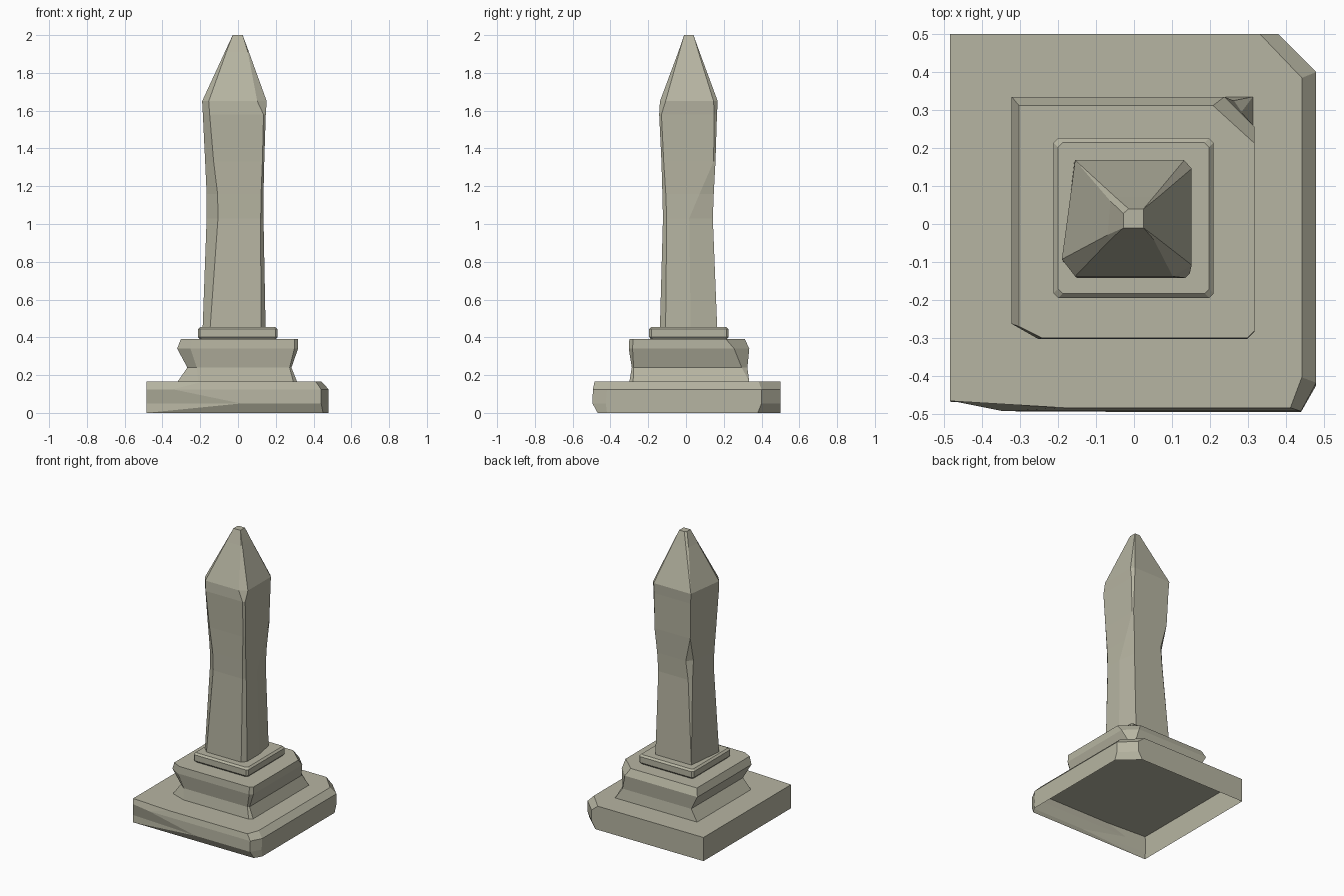
import bpy, bmesh

stone = bpy.data.materials.new("weathered_stone")
stone.diffuse_color = (0.47, 0.46, 0.36, 1)


def ring(z, x0, x1, y0, y1, fl=(0, 0), fr=(0, 0), br=(0, 0), bl=(0, 0), lean=0):
    """Rectangle with an (x, y) chip off each corner; lean moves the back left corner inward."""
    return [(x, y, z) for x, y in (
        (x0, y0 + fl[1]), (x0 + fl[0], y0),
        (x1 - fr[0], y0), (x1, y0 + fr[1]),
        (x1, y1 - br[1]), (x1 - br[0], y1),
        (x0 + lean + bl[0], y1), (x0 + lean, y1 - bl[1]))]


def loft(name, rings, closed=True):
    """Skin a stack of rings into one faceted block."""
    bm = bmesh.new()
    rows = [[bm.verts.new(p) for p in r] for r in rings]
    n = len(rows[0])
    for a, b in zip(rows, rows[1:]):
        for i in range(n):
            j = (i + 1) % n
            bm.faces.new((a[i], a[j], b[j], b[i]))
    bm.faces.new(rows[-1])
    if closed:
        bm.faces.new(rows[0][::-1])
    bmesh.ops.remove_doubles(bm, verts=bm.verts[:], dist=0.0005)
    mesh = bpy.data.meshes.new(name)
    bm.to_mesh(mesh)
    bm.free()
    mesh.materials.append(stone)
    obj = bpy.data.objects.new(name, mesh)
    bpy.context.collection.objects.link(obj)
    return obj


# Ground slab: hollow underneath, worn front edge and right corners
loft("base_slab", [
    ring(0.0, -.485, .48, -.468, .5, fr=(.03, .05), br=(.13, .12)),
    ring(.05, -.485, .48, -.495, .5, fl=(.5, .03), fr=(.04, .07), br=(.10, .10)),
    ring(.125, -.485, .48, -.493, .5, fl=(.14, .028), fr=(.04, .075), br=(.10, .10)),
    ring(.165, -.485, .442, -.484, .5, fl=(.3, .018), fr=(.03, .08), br=(.11, .115)),
], closed=False)

# Waisted plinth with a broken back right corner
loft("plinth", [
    ring(.165, -.32, .313, -.300, .335, fl=(.11, .04), fr=(.02, .02)),
    ring(.24, -.268, .283, -.287, .325, fl=(.05, .04), fr=(.01, .01), br=(.02, .03)),
    ring(.34, -.322, .318, -.303, .335, fl=(.07, .04), fr=(.02, .02), br=(.08, .08)),
    ring(.39, -.303, .318, -.300, .312, fl=(.06, .03), fr=(.02, .02), br=(.11, .10)),
])

# Thin collar with softened edges
c = (.012, .012)
loft("collar", [
    ring(z, -.212 + d, .21 - d, -.195 + d, .226 - d, c, c, c, c)
    for z, d in ((.39, .01), (.402, 0), (.443, 0), (.455, .012))
])

# Shaft with chipped corners and pointed cap
loft("obelisk_shaft", [
    ring(.455, -.187, .146, -.138, .165, (.04, .04), (.025, .03), (.025, .14), lean=.03),
    ring(1.03, -.166, .135, -.122, .142, (.06, .05), (.015, .02), (.02, .125), (.02, .02), lean=.03),
    ring(1.16, -.166, .135, -.125, .147, (.058, .05), (.013, .018), (.015, .075), (.035, .035), lean=.03),
    ring(1.33, -.174, .139, -.130, .156, (.045, .045), (.01, .012), (.005, .01), lean=.032),
    ring(1.58, -.186, .147, -.142, .164, (.036, .045), (.012, .012), (.015, .015), lean=.035),
    ring(1.65, -.190, .152, -.138, .168, (.035, .045), (.05, .03), (.02, .022), lean=.035),
    ring(1.91, -.070, .058, -.041, .072, (.008, .012), (.006, .006), (.006, .006), (.012, .012), lean=.008),
    ring(2.0, -.028, .025, -.010, .040, bl=(.014, .012)),
])
